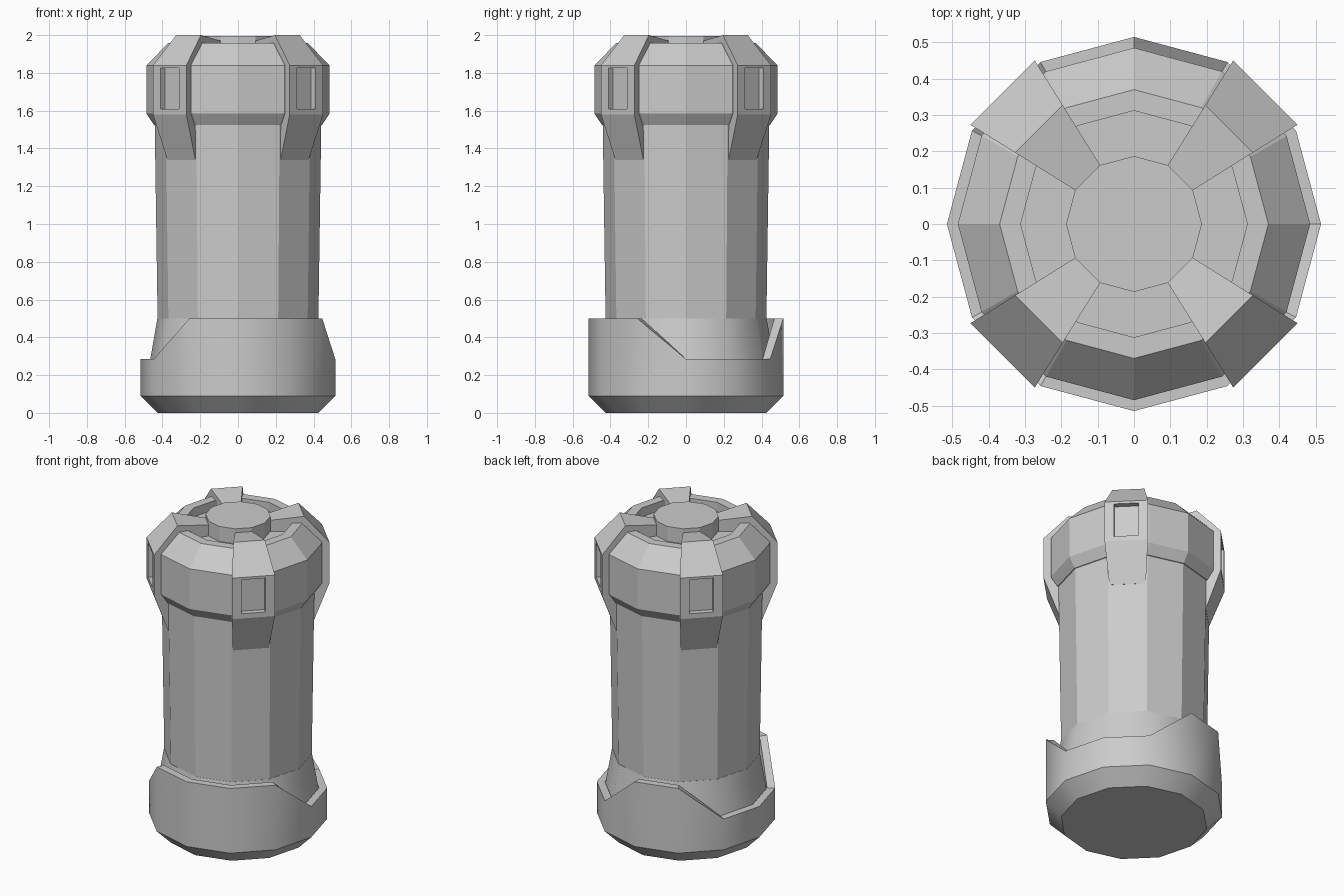
import bpy, bmesh
from math import sin, cos, radians
from mathutils import Matrix, Vector

if "Cube" in bpy.data.objects:
    bpy.data.objects.remove(bpy.data.objects["Cube"])

SIDES = 12


def finish(bm, name, smooth=False):
    bmesh.ops.recalc_face_normals(bm, faces=bm.faces)
    me = bpy.data.meshes.new(name)
    bm.to_mesh(me)
    bm.free()
    ob = bpy.data.objects.new(name, me)
    bpy.context.collection.objects.link(ob)
    if smooth:
        bpy.ops.object.select_all(action='DESELECT')
        ob.select_set(True)
        bpy.context.view_layer.objects.active = ob
        bpy.ops.object.shade_smooth_by_angle(angle=radians(35))
    return ob


def lathe(name, profile, smooth=False):
    """Spin (radius, height) rings; a height may be a list with one value per side."""
    bm = bmesh.new()
    rings = []
    for r, z in profile:
        ring = []
        for i in range(SIDES):
            a = radians(360 / SIDES * i)
            h = z[i] if isinstance(z, list) else z
            ring.append(bm.verts.new((r * cos(a), r * sin(a), h)))
        rings.append(ring)
    for lo, hi in zip(rings, rings[1:]):
        for i in range(SIDES):
            j = (i + 1) % SIDES
            bm.faces.new((lo[i], lo[j], hi[j], hi[i]))
    bm.faces.new(rings[0])
    bm.faces.new(rings[-1])
    return finish(bm, name, smooth)


# Base cup: stepped rim with two lowered notches, then a cone up to the body
low_sides = {0, 1, 2, 5, 6, 7}
rim = [0.285 if i in low_sides else 0.5 for i in range(SIDES)]
lathe("base_cup", [(0.425, 0), (0.515, 0.09), (0.515, rim), (0.468, rim),
                   (0.465, 0.28), (0.427, 0.5), (0.40, 0.5)], smooth=True)

# Slightly tapered body
lathe("body", [(0.425, 0.45), (0.441, 1.54)])

# Head with a sunken groove around the central disc
lathe("head", [(0.43, 1.52), (0.445, 1.525), (0.485, 1.585), (0.485, 1.84),
               (0.37, 1.957), (0.312, 1.957), (0.312, 1.90), (0.187, 1.90)])
lathe("top_disc", [(0.187, 1.88), (0.187, 1.995)])

# Four clamps, wedge shaped in plan, each with a recessed window
clamp_profile = [(0.18, 1.97), (0.37, 2.0), (0.512, 1.84), (0.512, 1.58),
                 (0.424, 1.34), (0.40, 1.34), (0.40, 1.84), (0.30, 1.89),
                 (0.18, 1.89)]


def clamp(name, angle):
    bm = bmesh.new()
    sides = [[bm.verts.new((r, s * (0.007 + 0.231 * r), z)) for r, z in clamp_profile]
             for s in (-1, 1)]
    n = len(clamp_profile)
    faces = []
    for i in range(n):
        j = (i + 1) % n
        faces.append(bm.faces.new((sides[0][i], sides[0][j], sides[1][j], sides[1][i])))
    bm.faces.new(sides[0])
    bm.faces.new(sides[1])
    bmesh.ops.recalc_face_normals(bm, faces=bm.faces)
    # Window recess in the vertical outer face
    window = faces[2]
    bmesh.ops.inset_individual(bm, faces=[window], thickness=0.03)
    for v in window.verts:
        v.co.y = 0.07 if v.co.y > 0 else -0.07
        v.co.z = 1.825 if v.co.z > 1.7 else 1.61
    out = bmesh.ops.extrude_discrete_faces(bm, faces=[window])
    bmesh.ops.translate(bm, verts=out["faces"][0].verts, vec=Vector((-0.035, 0, 0)))
    bmesh.ops.rotate(bm, verts=bm.verts, cent=(0, 0, 0),
                     matrix=Matrix.Rotation(radians(angle), 3, 'Z'))
    return finish(bm, name)


for k in range(4):
    clamp(f"clamp_{k + 1}", 45 + 90 * k)
